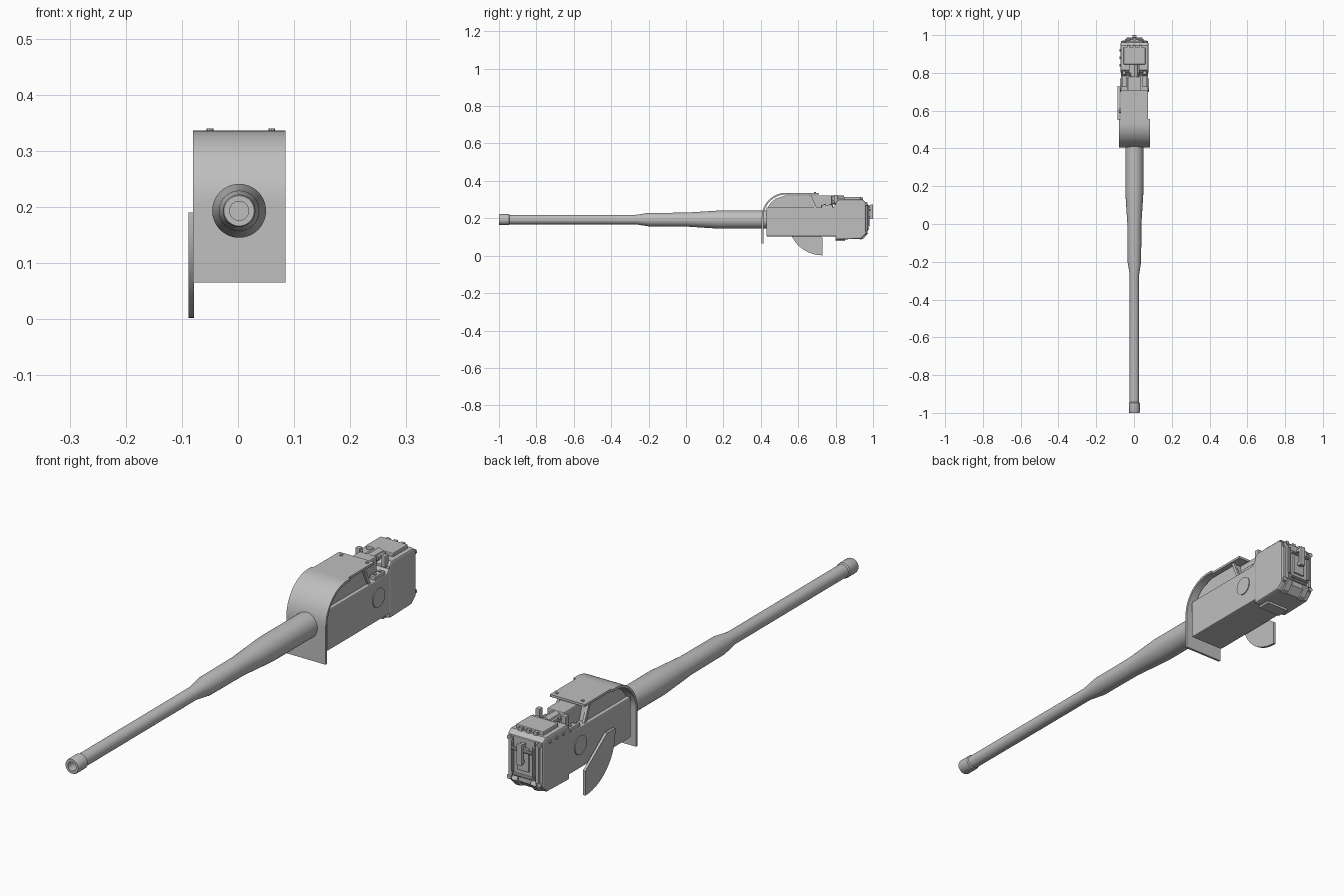
import bpy, bmesh, math
from mathutils import Matrix

steel = bpy.data.materials.new("grey_steel")
steel.diffuse_color = (0.52, 0.52, 0.52, 1)
CX, CZ = 0.002, 0.193  # bore axis


def finish(bm, name, bevel=0.0, smooth=False):
    bmesh.ops.recalc_face_normals(bm, faces=bm.faces)
    me = bpy.data.meshes.new(name)
    bm.to_mesh(me)
    bm.free()
    ob = bpy.data.objects.new(name, me)
    bpy.context.collection.objects.link(ob)
    me.materials.append(steel)
    if bevel:
        m = ob.modifiers.new("bevel", "BEVEL")
        m.width, m.segments, m.limit_method = bevel, 2, "ANGLE"
        m.angle_limit = math.radians(50)
    if smooth:
        bpy.ops.object.select_all(action="DESELECT")
        ob.select_set(True)
        bpy.context.view_layer.objects.active = ob
        bpy.ops.object.shade_smooth_by_angle(angle=math.radians(30))
    return ob


def extrude_x(name, pts, x0, x1, bevel=0.0, smooth=False):
    """Extrude a (y, z) outline from x0 to x1."""
    bm = bmesh.new()
    a = [bm.verts.new((x0, y, z)) for y, z in pts]
    b = [bm.verts.new((x1, y, z)) for y, z in pts]
    n = len(pts)
    bm.faces.new(a)
    bm.faces.new(b)
    for i in range(n):
        bm.faces.new((a[i], a[(i + 1) % n], b[(i + 1) % n], b[i]))
    return finish(bm, name, bevel, smooth)


def box(name, x0, x1, y0, y1, z0, z1, bevel=0.0):
    return extrude_x(name, [(y0, z0), (y1, z0), (y1, z1), (y0, z1)], x0, x1, bevel)


def rod(name, center, r, length, axis, sides=20):
    bm = bmesh.new()
    rot = {"X": Matrix.Rotation(math.pi / 2, 4, "Y"),
           "Y": Matrix.Rotation(math.pi / 2, 4, "X"), "Z": Matrix()}[axis]
    bmesh.ops.create_cone(bm, cap_ends=True, segments=sides, radius1=r, radius2=r,
                          depth=length, matrix=Matrix.Translation(center) @ rot)
    return finish(bm, name, smooth=True)


# Barrel: lathe profile with hollow bore
profile = [(-0.86, 0), (-0.86, 0.017), (-1.0, 0.017), (-1.0, 0.027), (-0.995, 0.029),
           (-0.947, 0.029), (-0.943, 0.025), (-0.27, 0.025), (-0.2, 0.036),
           (0.0, 0.037), (0.09, 0.043), (0.17, 0.048), (0.44, 0.048), (0.44, 0)]
bm = bmesh.new()
vs = [bm.verts.new((CX + r, y, CZ)) for y, r in profile]
es = [bm.edges.new(p) for p in zip(vs, vs[1:])]
bmesh.ops.spin(bm, geom=vs + es, cent=(CX, 0, CZ), axis=(0, 1, 0),
               angle=2 * math.pi, steps=40)
bmesh.ops.remove_doubles(bm, verts=bm.verts, dist=0.0002)
finish(bm, "barrel", smooth=True)


# Curved shield: front plate and bend, then a narrower rear flap
def bend(r, steps=18):
    return [(0.535 - r * math.cos(t), 0.206 + r * math.sin(t))
            for t in (math.pi / 2 * i / steps for i in range(steps + 1))]


outer, inner = bend(0.130), bend(0.121)
extrude_x("shield", [(0.405, 0.065)] + outer + [(0.555, 0.336), (0.555, 0.327)]
          + inner[::-1] + [(0.414, 0.065)], -0.08, 0.085, smooth=True)
box("shield_rear_flap", -0.072, 0.075, 0.55, 0.71, 0.327, 0.336)
for x in (-0.05, 0.06):
    rod("shield_bolt", (x, 0.69, 0.337), 0.006, 0.006, "Z", 8)

# Receiver body, front section with stepped top, and breech section
extrude_x("receiver", [(0.43, 0.104), (0.82, 0.104), (0.82, 0.285), (0.80, 0.275),
                       (0.785, 0.258), (0.43, 0.258)], -0.07, 0.075, 0.004)
extrude_x("breech_housing", [(0.80, 0.086), (0.935, 0.090), (0.962, 0.115), (0.962, 0.285),
                             (0.945, 0.300), (0.815, 0.300), (0.80, 0.285)],
          -0.072, 0.077, 0.007)
box("breech_foot", -0.045, 0.05, 0.80, 0.85, 0.078, 0.09)

# Top cover under the shield, with sloping front
extrude_x("top_cover", [(0.435, 0.256), (0.455, 0.285), (0.48, 0.305), (0.53, 0.322),
                        (0.67, 0.322), (0.69, 0.256)], -0.055, 0.06)
for x in (-0.062, 0.058):
    extrude_x("shield_strut", [(0.655, 0.33), (0.667, 0.33), (0.70, 0.255), (0.687, 0.255)],
              x, x + 0.01)

# Feed mechanism behind the shield
box("feed_channel", -0.034, 0.038, 0.67, 0.78, 0.25, 0.322, 0.004)
rod("feed_drum", (CX, 0.80, 0.297), 0.024, 0.09, "Y", 8)
box("feed_neck", -0.026, 0.03, 0.80, 0.86, 0.295, 0.309)
box("top_lid", -0.055, 0.06, 0.845, 0.935, 0.297, 0.314, 0.003)
for x in (-0.03, 0.002, 0.034):
    box("lid_hinge", x - 0.007, x + 0.007, 0.93, 0.947, 0.297, 0.311)
for x in (-0.052, 0.057):
    box("top_lug", x - 0.012, x + 0.012, 0.725, 0.785, 0.255, 0.272, 0.003)
    box("rear_lug", x - 0.009, x + 0.009, 0.79, 0.81, 0.28, 0.325, 0.003)
    for y in (0.74, 0.77):
        rod("lug_bolt", (x, y, 0.273), 0.006, 0.008, "Z", 8)

# Trunnion discs on both sides
for x in (-0.070, 0.075):
    rod("trunnion_disc", (x, 0.735, 0.192), 0.036, 0.007, "X", 32)

# Curved guard plate on the left side
guard = [(0.73, 0.002), (0.73, 0.095), (0.60, 0.19), (0.55, 0.19)]
guard += [(0.73 - 0.18 * math.cos(t), 0.175 - 0.173 * math.sin(t))
          for t in (math.pi / 2 * i / 14 for i in range(14))]
extrude_x("side_guard", guard, -0.088, -0.078, smooth=True)
rod("guard_mount", (-0.074, 0.60, 0.165), 0.012, 0.012, "X", 12)

# Breech rear: raised door, side rails, corner bolts, latches
box("rear_door", -0.042, 0.047, 0.955, 0.970, 0.135, 0.285, 0.003)
box("door_panel", -0.022, 0.027, 0.965, 0.977, 0.165, 0.255, 0.003)
for s in (-1, 1):
    x = 0.0025 + s * 0.056
    box("rear_rail", x - 0.007, x + 0.007, 0.957, 0.972, 0.13, 0.275, 0.002)
    rod("door_hinge", (0.0025 + s * 0.045, 0.974, 0.21), 0.006, 0.11, "Z", 10)
    for z in (0.125, 0.275):
        rod("corner_bolt", (0.0025 + s * 0.063, 0.962, z), 0.009, 0.016, "Y", 10)
    extrude_x("lower_clamp", [(0.93, 0.085), (0.95, 0.092), (0.973, 0.12),
                              (0.965, 0.135), (0.93, 0.1)],
              0.0025 + s * 0.04 - 0.012, 0.0025 + s * 0.04 + 0.012, 0.002)

# Door handle and locking bar
for z in (0.205, 0.265):
    box("handle_post", -0.006, 0.011, 0.965, 0.993, z - 0.006, z + 0.006)
box("handle_grip", -0.008, 0.013, 0.986, 1.0, 0.195, 0.275, 0.003)
rod("locking_bar", (0.0025, 0.982, 0.245), 0.006, 0.085, "X", 10)
rod("lower_bar", (0.0025, 0.974, 0.145), 0.006, 0.08, "X", 10)

# Small fittings along the left of the breech
for y in (0.84, 0.88, 0.92):
    rod("side_rivet", (-0.072, y, 0.275), 0.006, 0.008, "X", 8)
